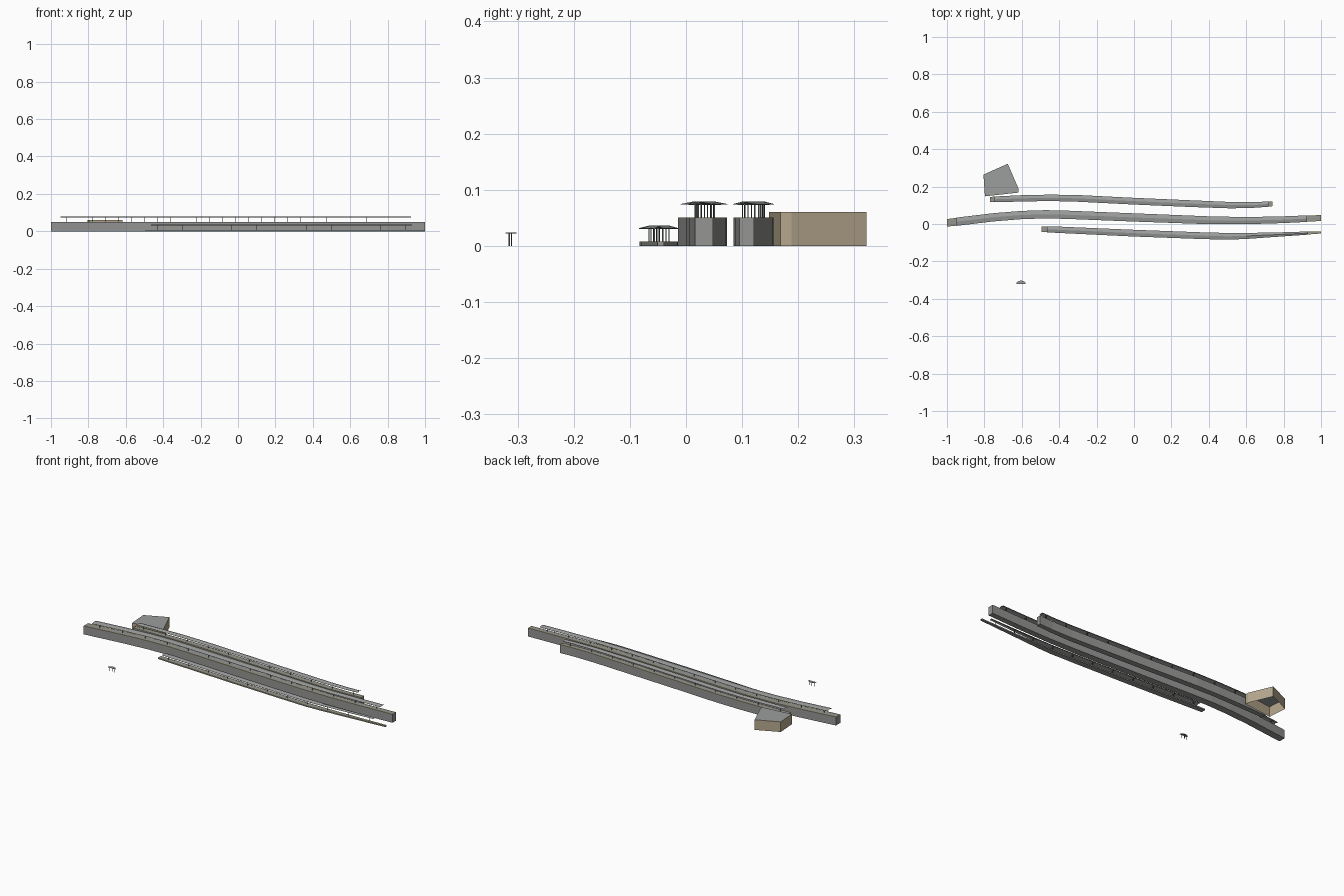
import bpy, bmesh, math

if "Cube" in bpy.data.objects:
    bpy.data.objects.remove(bpy.data.objects["Cube"])


def material(name, rgb):
    m = bpy.data.materials.new(name)
    m.diffuse_color = (*rgb, 1)
    m.use_nodes = True
    m.node_tree.nodes["Principled BSDF"].inputs["Base Color"].default_value = m.diffuse_color
    return m


CONCRETE = material("concrete grey", (0.30, 0.30, 0.295))
ROOF = material("roof grey", (0.33, 0.345, 0.34))
STEEL = material("dark steel", (0.09, 0.10, 0.10))
YELLOW = material("safety yellow", (0.62, 0.47, 0.08))
TAN = material("tan wall", (0.47, 0.39, 0.27))


def make(name, bm, *mats, fix=True):
    if fix:
        bmesh.ops.recalc_face_normals(bm, faces=bm.faces)
    me = bpy.data.meshes.new(name)
    bm.to_mesh(me)
    bm.free()
    ob = bpy.data.objects.new(name, me)
    bpy.context.collection.objects.link(ob)
    for m in mats:
        me.materials.append(m)
    return ob


def sample(path, x):
    """Centre y and half width of a platform at a given x."""
    for a, b in zip(path, path[1:]):
        if x <= b[0]:
            t = (x - a[0]) / (b[0] - a[0])
            return a[1] + t * (b[1] - a[1]), a[2] + t * (b[2] - a[2])
    return path[-1][1:]


def stations(path, x0, x1):
    xs = [x0] + [p[0] for p in path if x0 < p[0] < x1] + [x1]
    return [(x, *sample(path, x)) for x in xs]


def loft(bm, rows, profile):
    """Sweep a closed profile of (side offset, z) along the stations."""
    rings = [[bm.verts.new((x, y + s, z)) for s, z in profile(w)] for x, y, w in rows]
    n = len(rings[0])
    for a, b in zip(rings, rings[1:]):
        for i in range(n):
            j = (i + 1) % n
            bm.faces.new((a[i], a[j], b[j], b[i]))
    bm.faces.new(rings[0])
    bm.faces.new(rings[-1][::-1])


def box(bm, x0, x1, y0, y1, z0, z1):
    v = bmesh.ops.create_cube(bm, size=1)["verts"]
    for p in v:
        p.co = ((x0, x1)[p.co.x > 0], (y0, y1)[p.co.y > 0], (z0, z1)[p.co.z > 0])


def platform(name, path, top, roof_z, rx0, rx1, posts, roof_extra):
    x0, x1 = path[0][0], path[-1][0]
    rows = stations(path, x0, x1)

    # solid curved slab
    bm = bmesh.new()
    loft(bm, rows, lambda w: [(-w, 0), (w, 0), (w, top), (-w, top)])
    make(name + "_slab", bm, CONCRETE)

    # yellow edge lines along both sides and across the ends
    bm = bmesh.new()
    for s in (-1, 1):
        loft(bm, rows, lambda w: [(s * (w - 0.003), top - 0.0005), (s * w, top - 0.0005),
                                  (s * w, top + 0.0004), (s * (w - 0.003), top + 0.0004)])
    for xa, xb, (y, w) in ((x0, x0 + 0.003, path[0][1:]), (x1 - 0.003, x1, path[-1][1:])):
        box(bm, xa, xb, y - w, y + w, top - 0.0005, top + 0.0004)
    make(name + "_edge_lines", bm, YELLOW)

    # shallow gabled canopy
    bm = bmesh.new()
    e, r = roof_z - 0.0045, roof_z

    def gable(w):
        h = w + roof_extra
        return [(-h, e - 0.001), (0, r - 0.001), (h, e - 0.001), (h, e), (0, r), (-h, e)]
    loft(bm, stations(path, rx0, rx1), gable)
    make(name + "_canopy", bm, ROOF)

    # row of posts with cross arms
    bm = bmesh.new()
    for i in range(posts):
        x = rx0 + (rx1 - rx0) * (i + 0.25) / (posts - 0.5)
        y, w = sample(path, x)
        box(bm, x - 0.001, x + 0.001, y - 0.001, y + 0.001, top, roof_z - 0.0015)
        box(bm, x - 0.001, x + 0.001, y - w * 0.55, y + w * 0.55, e - 0.0015, e)
    make(name + "_posts", bm, STEEL)


# path points: x, centre y, half width
middle = [(-1, 0.006, 0.020), (-0.95, 0.012, 0.021), (-0.75, 0.036, 0.021), (-0.6, 0.048, 0.021),
          (-0.47, 0.052, 0.021), (-0.35, 0.049, 0.021), (0, 0.035, 0.021), (0.4, 0.02, 0.020),
          (0.6, 0.018, 0.018), (0.8, 0.023, 0.017), (1, 0.032, 0.016)]
back = [(-0.77, 0.131, 0.014), (-0.6, 0.137, 0.016), (-0.45, 0.140, 0.016), (-0.3, 0.137, 0.017),
        (0, 0.122, 0.017), (0.3, 0.109, 0.017), (0.52, 0.1005, 0.016), (0.65, 0.102, 0.014),
        (0.74, 0.108, 0.013)]
front = [(-0.495, -0.028, 0.014), (-0.4, -0.031, 0.016), (0, -0.049, 0.017), (0.35, -0.062, 0.017),
         (0.5, -0.066, 0.017), (0.6, -0.064, 0.015), (0.8, -0.055, 0.010), (1, -0.045, 0.006)]

platform("middle_platform", middle, 0.05, 0.079, -0.95, 0.925, 14, 0.001)
platform("back_platform", back, 0.05, 0.079, -0.745, 0.72, 11, 0.001)
platform("front_platform", front, 0.007, 0.036, -0.465, 0.93, 11, 0.001)

# station building: tan walls open below, grey roof
plan = [(-0.797, 0.148), (-0.617, 0.168), (-0.617, 0.188), (-0.675, 0.322), (-0.805, 0.264)]
bm = bmesh.new()
low = [bm.verts.new((x, y, 0)) for x, y in plan]
high = [bm.verts.new((x, y, 0.06)) for x, y in plan]
for i in range(5):
    j = (i + 1) % 5
    bm.faces.new((low[i], low[j], high[j], high[i]))
bm.faces.new(high).material_index = 1
make("station_building", bm, TAN, ROOF, fix=False)

# small bus shelter: half-round roof on three posts
bm = bmesh.new()
arc = [(-0.604 + 0.025 * math.cos(math.pi * i / 8), -0.3215 + 0.019 * math.sin(math.pi * i / 8))
       for i in range(9)]
lo = [bm.verts.new((x, y, 0.0225)) for x, y in arc]
hi = [bm.verts.new((x, y, 0.024)) for x, y in arc]
bm.faces.new(lo[::-1])
bm.faces.new(hi)
for i in range(9):
    j = (i + 1) % 9
    bm.faces.new((lo[i], lo[j], hi[j], hi[i]))
make("shelter_roof", bm, ROOF)

bm = bmesh.new()
for x, y in ((-0.62, -0.315), (-0.604, -0.311), (-0.588, -0.315)):
    box(bm, x - 0.001, x + 0.001, y - 0.001, y + 0.001, 0, 0.0225)
make("shelter_posts", bm, STEEL)
